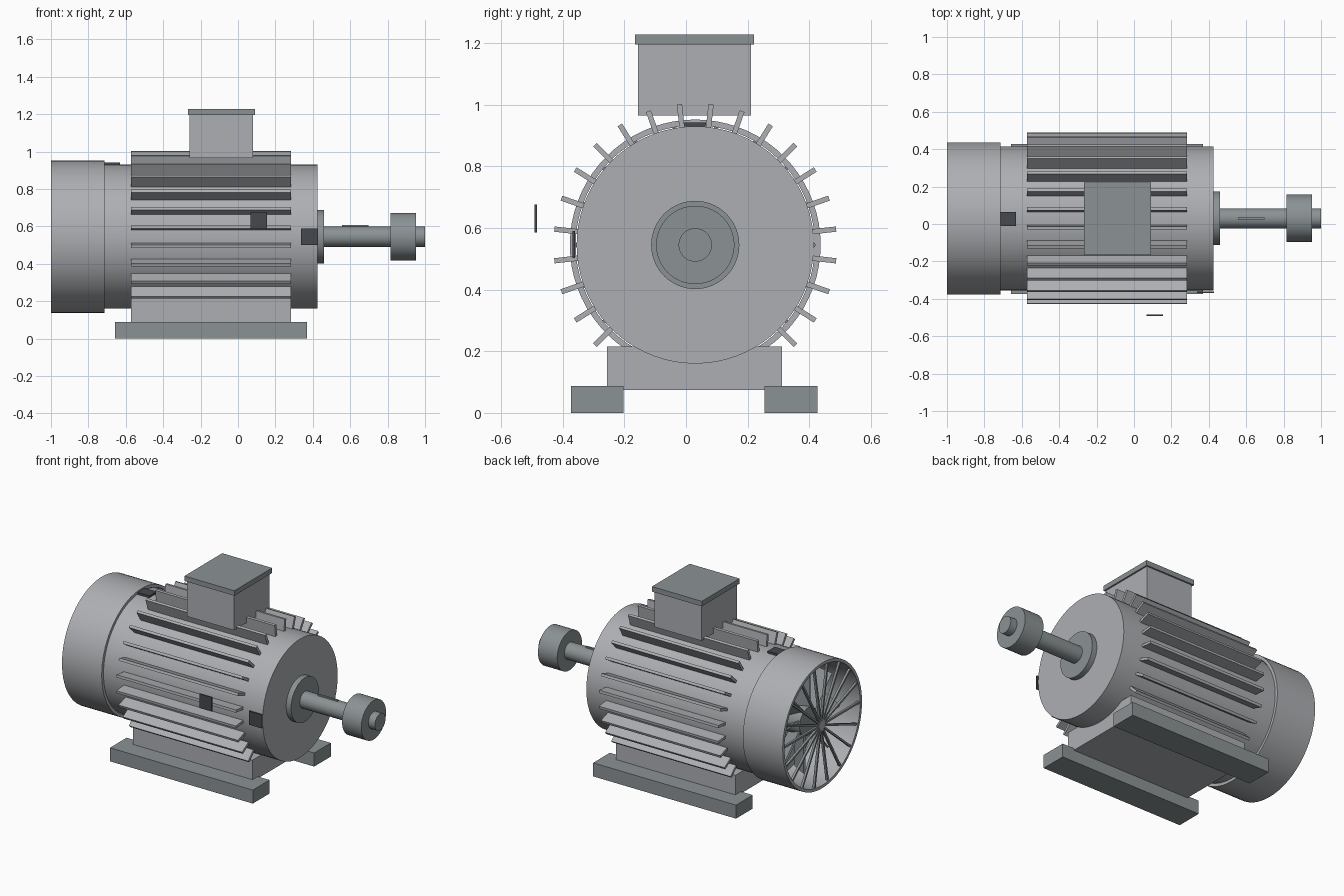
import bpy, bmesh, math
from mathutils import Matrix, Vector

if "Cube" in bpy.data.objects:
    bpy.data.objects.remove(bpy.data.objects["Cube"])

CY, CZ = 0.03, 0.545   # motor axis


def material(name, rgb):
    m = bpy.data.materials.new(name)
    m.diffuse_color = (*rgb, 1)
    m.use_nodes = True
    m.node_tree.nodes["Principled BSDF"].inputs["Base Color"].default_value = m.diffuse_color
    return m


LIGHT = material("light_grey", (0.42, 0.43, 0.45))
STEEL = material("steel_grey", (0.26, 0.29, 0.30))
DARK = material("dark_plate", (0.06, 0.065, 0.075))


def finish(bm, name, mat, smooth=False):
    bmesh.ops.recalc_face_normals(bm, faces=bm.faces)
    me = bpy.data.meshes.new(name)
    bm.to_mesh(me)
    bm.free()
    ob = bpy.data.objects.new(name, me)
    bpy.context.collection.objects.link(ob)
    me.materials.append(mat)
    if smooth:
        bpy.ops.object.select_all(action='DESELECT')
        ob.select_set(True)
        bpy.context.view_layer.objects.active = ob
        bpy.ops.object.shade_smooth_by_angle(angle=math.radians(30))
    return ob


def add_box(bm, lo, hi, mtx=Matrix.Identity(4)):
    lo, hi = Vector(lo), Vector(hi)
    m = mtx @ Matrix.Translation((lo + hi) / 2) @ Matrix.Diagonal((*(hi - lo), 1))
    bmesh.ops.create_cube(bm, size=1, matrix=m)


def box(name, lo, hi, mat):
    bm = bmesh.new()
    add_box(bm, lo, hi)
    return finish(bm, name, mat)


def lathe(name, profile, mat, closed=False, n=72):
    """Revolve (x, radius) points about the motor axis; radius 0 ends are caps."""
    bm = bmesh.new()
    rings = []
    for x, r in profile:
        if r == 0:
            rings.append([bm.verts.new((x, CY, CZ))] * n)
        else:
            rings.append([bm.verts.new((x, CY + r * math.cos(2 * math.pi * i / n),
                                        CZ + r * math.sin(2 * math.pi * i / n)))
                          for i in range(n)])
    pairs = list(zip(rings, rings[1:]))
    if closed:
        pairs.append((rings[-1], rings[0]))
    for a, b in pairs:
        for i in range(n):
            j = (i + 1) % n
            bm.faces.new(list(dict.fromkeys((a[i], a[j], b[j], b[i]))))
    return finish(bm, name, mat, True)


def disc(name, x0, x1, r, mat):
    return lathe(name, [(x0, 0), (x0, r), (x1, r), (x1, 0)], mat)


def spin(angle, tilt=0):
    """Local +y becomes the radial direction; tilt twists about the radius."""
    return (Matrix.Translation((0, CY, CZ)) @ Matrix.Rotation(angle, 4, 'X')
            @ Matrix.Rotation(tilt, 4, 'Y'))


# Housing, end bell and fan cowl
disc("motor_housing", -0.72, 0.425, 0.385, LIGHT)
lathe("fan_cowl", [(-1, 0.407), (-0.715, 0.407), (-0.715, 0.388), (-1, 0.388)],
      LIGHT, closed=True)

# Cooling fins, left out over the base
bm = bmesh.new()
for k in range(28):
    deg = (k + 0.5) * 360 / 28
    if not 226 < deg < 314:
        add_box(bm, (-0.573, 0.375, -0.0085), (0.284, 0.46, 0.0085), spin(math.radians(deg)))
finish(bm, "cooling_fins", LIGHT)

# Grille spokes at the open end of the cowl
bm = bmesh.new()
for k in range(18):
    add_box(bm, (-0.995, 0.01, -0.006), (-0.98, 0.395, 0.006), spin(2 * math.pi * k / 18))
finish(bm, "grille_spokes", STEEL)
disc("grille_hub", -0.998, -0.975, 0.03, LIGHT)

# Cooling fan behind the grille
disc("fan_hub", -0.90, -0.72, 0.09, STEEL)
bm = bmesh.new()
for k in range(8):
    m = spin(2 * math.pi * k / 8) @ Matrix.Translation((-0.84, 0, 0)) @ Matrix.Rotation(0.5, 4, 'Y')
    add_box(bm, (-0.06, 0.07, -0.006), (0.06, 0.33, 0.006), m)
finish(bm, "fan_blades", STEEL)

# Drive end
disc("bearing_cover", 0.42, 0.46, 0.143, STEEL)
disc("drive_shaft", 0.42, 1.0, 0.054, STEEL)
disc("pulley", 0.815, 0.953, 0.127, STEEL)
box("shaft_key", (0.555, CY - 0.006, 0.58), (0.697, CY + 0.006, 0.607), STEEL)

# Base and feet
box("base_block", (-0.573, -0.257, 0.075), (0.284, 0.312, 0.215), LIGHT)
for side, name in ((-1, "front_foot"), (1, "back_foot")):
    y0, y1 = sorted((0.0265 + side * 0.229, 0.0265 + side * 0.4))
    box(name, (-0.658, y0, 0), (0.368, y1, 0.088), STEEL)

# Terminal box
box("terminal_box", (-0.258, -0.156, 0.965), (0.08, 0.211, 1.196), LIGHT)
box("terminal_lid", (-0.268, -0.166, 1.195), (0.09, 0.221, 1.228), STEEL)

# Dark plates
box("side_plate", (0.068, -0.491, 0.585), (0.155, -0.483, 0.677), DARK)
box("end_plate", (0.337, -0.369, 0.502), (0.429, -0.36, 0.59), DARK)
box("top_plate", (-0.718, -0.01, 0.929), (-0.63, 0.065, 0.942), DARK)
